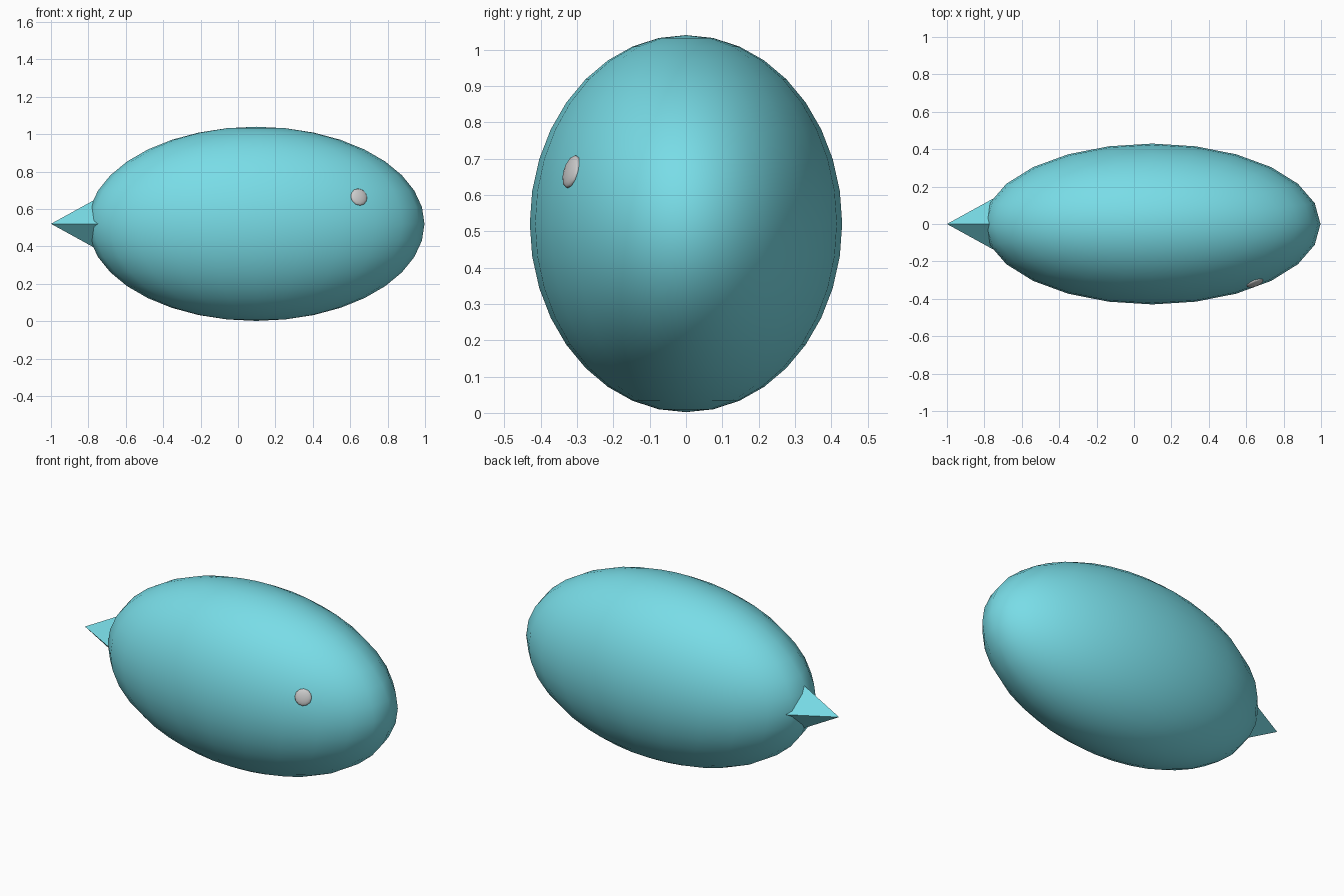
import bpy
import math
from mathutils import Vector

if "Cube" in bpy.data.objects:
    bpy.data.objects.remove(bpy.data.objects["Cube"])

CENTRE = Vector((0.097, 0, 0.521))
RADII = Vector((0.9, 0.43, 0.519))

cyan = bpy.data.materials.new("cyan")
cyan.diffuse_color = (0.19, 0.72, 0.8, 1)
cyan.use_nodes = True
cyan.node_tree.nodes["Principled BSDF"].inputs["Base Color"].default_value = cyan.diffuse_color


def ellipsoid(name, centre, radii, segments, rings):
    bpy.ops.mesh.primitive_uv_sphere_add(segments=segments, ring_count=rings, location=centre)
    ob = bpy.context.object
    ob.name = name
    ob.scale = radii
    bpy.ops.object.shade_smooth()
    return ob


# Egg-shaped body
body = ellipsoid("body", CENTRE, RADII, 24, 18)
body.data.materials.append(cyan)

# Four-sided pointed tail, its base sunk into the body
length = 0.28
bpy.ops.mesh.primitive_cone_add(vertices=4, radius1=0.55 * length, radius2=0, depth=length,
                                location=(-1 + length / 2, 0, CENTRE.z),
                                rotation=(0, -math.pi / 2, 0))
tail = bpy.context.object
tail.name = "tail"
tail.data.materials.append(cyan)

# Single eye: a small flattened bead lying on the front surface of the body
x, z = 0.648, 0.665
u, w = (x - CENTRE.x) / RADII.x, (z - CENTRE.z) / RADII.z
y = -RADII.y * math.sqrt(1 - u * u - w * w)
normal = Vector((u / RADII.x, y / RADII.y ** 2, w / RADII.z)).normalized()
eye = ellipsoid("eye", Vector((x, y, z)) - normal * 0.004, (0.047, 0.047, 0.016), 12, 8)
eye.rotation_euler = normal.to_track_quat('Z', 'Y').to_euler()
